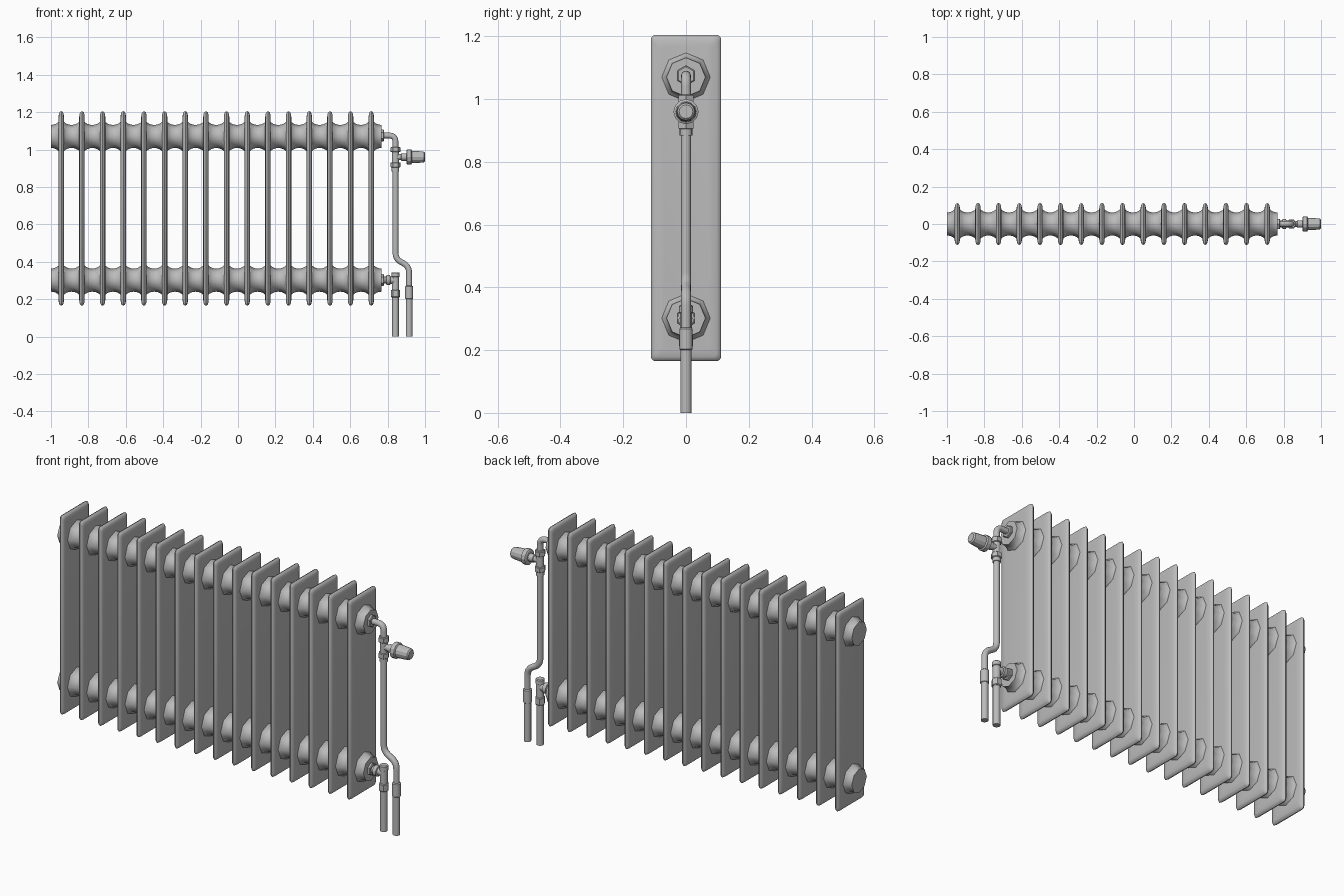
import bpy, bmesh, math
from mathutils import Vector, Matrix

if "Cube" in bpy.data.objects:
    bpy.data.objects.remove(bpy.data.objects["Cube"])

grey = bpy.data.materials.new("grey_metal")
grey.use_nodes = True
GREY = (0.5, 0.5, 0.5, 1)
grey.diffuse_color = GREY
grey.node_tree.nodes["Principled BSDF"].inputs["Base Color"].default_value = GREY


def finish(bm, name, angle):
    bmesh.ops.recalc_face_normals(bm, faces=bm.faces)
    mesh = bpy.data.meshes.new(name)
    bm.to_mesh(mesh)
    bm.free()
    mesh.materials.append(grey)
    obj = bpy.data.objects.new(name, mesh)
    bpy.context.collection.objects.link(obj)
    shade(obj, angle)
    return obj


def shade(obj, angle):
    bpy.ops.object.select_all(action='DESELECT')
    obj.select_set(True)
    bpy.context.view_layer.objects.active = obj
    bpy.ops.object.shade_smooth_by_angle(angle=math.radians(angle))


def skin(bm, rings):
    """Bridge successive rings of points and cap both ends."""
    loops = [[bm.verts.new(p) for p in ring] for ring in rings]
    n = len(loops[0])
    for a, b in zip(loops, loops[1:]):
        for i in range(n):
            j = (i + 1) % n
            bm.faces.new((a[i], a[j], b[j], b[i]))
    bm.faces.new(loops[0])
    bm.faces.new(loops[-1])


def lathe(name, profile, origin, axis='X', sides=16, angle=40, turn=0.0):
    """Revolve (distance, radius) pairs about an axis through origin."""
    rings = []
    for d, r in profile:
        ring = []
        for i in range(sides):
            t = math.tau * (i + turn) / sides
            u, v = r * math.cos(t), r * math.sin(t)
            p = Vector((d, u, v)) if axis == 'X' else Vector((u, v, d))
            ring.append(p + Vector(origin))
        rings.append(ring)
    bm = bmesh.new()
    skin(bm, rings)
    return finish(bm, name, angle)


def pipe(name, points, radius, bend):
    """Round pipe along a path whose inner corners are rounded."""
    pts = [Vector((x, 0, z)) for x, z in points]
    path = [pts[0]]
    for a, b, c in zip(pts, pts[1:], pts[2:]):
        p, q = b + (a - b).normalized() * bend, b + (c - b).normalized() * bend
        for i in range(7):
            t = i / 6
            path.append(p * (1 - t) ** 2 + b * 2 * t * (1 - t) + q * t * t)
    path.append(pts[-1])
    side = Vector((0, 1, 0))
    rings = []
    for i, p in enumerate(path):
        tangent = (path[min(i + 1, len(path) - 1)] - path[max(i - 1, 0)]).normalized()
        normal = tangent.cross(side)
        rings.append([p + radius * (side * math.cos(k * math.tau / 16)
                                    + normal * math.sin(k * math.tau / 16)) for k in range(16)])
    bm = bmesh.new()
    skin(bm, rings)
    return finish(bm, name, 50)


def rounded_rect(x, half_y, half_z, corner, centre_z):
    ring = []
    for q, (sy, sz) in enumerate(((1, 1), (-1, 1), (-1, -1), (1, -1))):
        for i in range(4):
            t = (q + i / 3) * math.pi / 2
            ring.append((x, sy * (half_y - corner) + corner * math.cos(t),
                         centre_z + sz * (half_z - corner) + corner * math.sin(t)))
    return ring


# Radiator columns: pillow-shaped plates
COUNT, PITCH, FIRST = 16, 0.1105, -0.945
HIGH, LOW = 1.07, 0.302
MID_Z, HALF_Z, HALF_Y = 0.685, 0.52, 0.112
pillow = ((-0.015, 0.035), (-0.0125, 0.014), (-0.008, 0.004), (0, 0),
          (0.008, 0.004), (0.0125, 0.014), (0.015, 0.035))

# Header hubs: waisted octagons on each side of a plate
half = PITCH / 2
hub = [(-half, 0.062), (-0.042, 0.063), (-0.03, 0.067), (-0.02, 0.073), (-0.012, 0.08)]
hub += [(-d, r) for d, r in reversed(hub)]

for n in range(COUNT):
    x = FIRST + n * PITCH
    bm = bmesh.new()
    skin(bm, [rounded_rect(x + dx, HALF_Y - inset, HALF_Z - inset, 0.015, MID_Z)
              for dx, inset in pillow])
    finish(bm, f"column_plate_{n + 1}", 50)
    for label, z in (("upper", HIGH), ("lower", LOW)):
        lathe(f"{label}_hub_{n + 1}", hub, (x, 0, z), sides=8, angle=50)

# Hex unions where the pipework joins the headers
END = FIRST + (COUNT - 1) * PITCH + half
for label, z in (("upper", HIGH + 0.005), ("lower", LOW)):
    lathe(f"{label}_union_nut", ((-0.005, 0.032), (0.01, 0.032), (0.013, 0.028)),
          (END, 0, z), sides=6, angle=20, turn=0.5)

# Supply pipe with elbow and offset, then its floor tail
SUPPLY, TAIL = 0.842, 0.915
pipe("supply_pipe", ((END, 1.075), (SUPPLY, 1.075), (SUPPLY, 0.415),
                     (TAIL, 0.375), (TAIL, 0.22)), 0.0155, 0.034)
lathe("supply_tail", ((0, 0.018), (0.2, 0.018), (0.203, 0.021), (0.268, 0.021), (0.272, 0.016)),
      (TAIL, 0, 0), 'Z')

# Thermostatic valve: body, compression nuts, stem and head
VALVE = 0.96
lathe("valve_body", ((-0.05, 0.019), (0.05, 0.019)), (SUPPLY, 0, VALVE), 'Z')
for label, z in (("top", 1.0), ("bottom", 0.918)):
    lathe(f"valve_{label}_nut", ((-0.014, 0.023), (-0.011, 0.027), (0.011, 0.027), (0.014, 0.023)),
          (SUPPLY, 0, z), 'Z', sides=6, angle=20)
lathe("valve_collar", ((0, 0.02), (0.028, 0.02)), (SUPPLY, 0, 0.884), 'Z')
lathe("valve_stem", ((0, 0.016), (0.03, 0.016), (0.032, 0.02), (0.06, 0.02)), (SUPPLY, 0, VALVE))
lathe("thermostat_head", ((0, 0.034), (0.004, 0.04), (0.026, 0.04), (0.03, 0.033),
                          (0.07, 0.031), (0.094, 0.028), (0.1, 0.022)),
      (0.9, 0, VALVE), sides=12, angle=25)

# Return valve: side inlet, vertical body, nuts and floor tail
lathe("return_inlet", ((0, 0.018), (0.024, 0.018), (0.026, 0.027), (0.045, 0.027),
                       (0.047, 0.02), (0.08, 0.018)), (END, 0, LOW))
lathe("return_body", ((0.22, 0.019), (0.318, 0.019), (0.32, 0.022), (0.34, 0.022), (0.344, 0.018)),
      (SUPPLY, 0, 0), 'Z')
lathe("return_nut", ((0.21, 0.021), (0.214, 0.025), (0.246, 0.025), (0.25, 0.021)),
      (SUPPLY, 0, 0), 'Z', sides=6, angle=20)
lathe("return_tail", ((0, 0.018), (0.22, 0.018)), (SUPPLY, 0, 0), 'Z')
